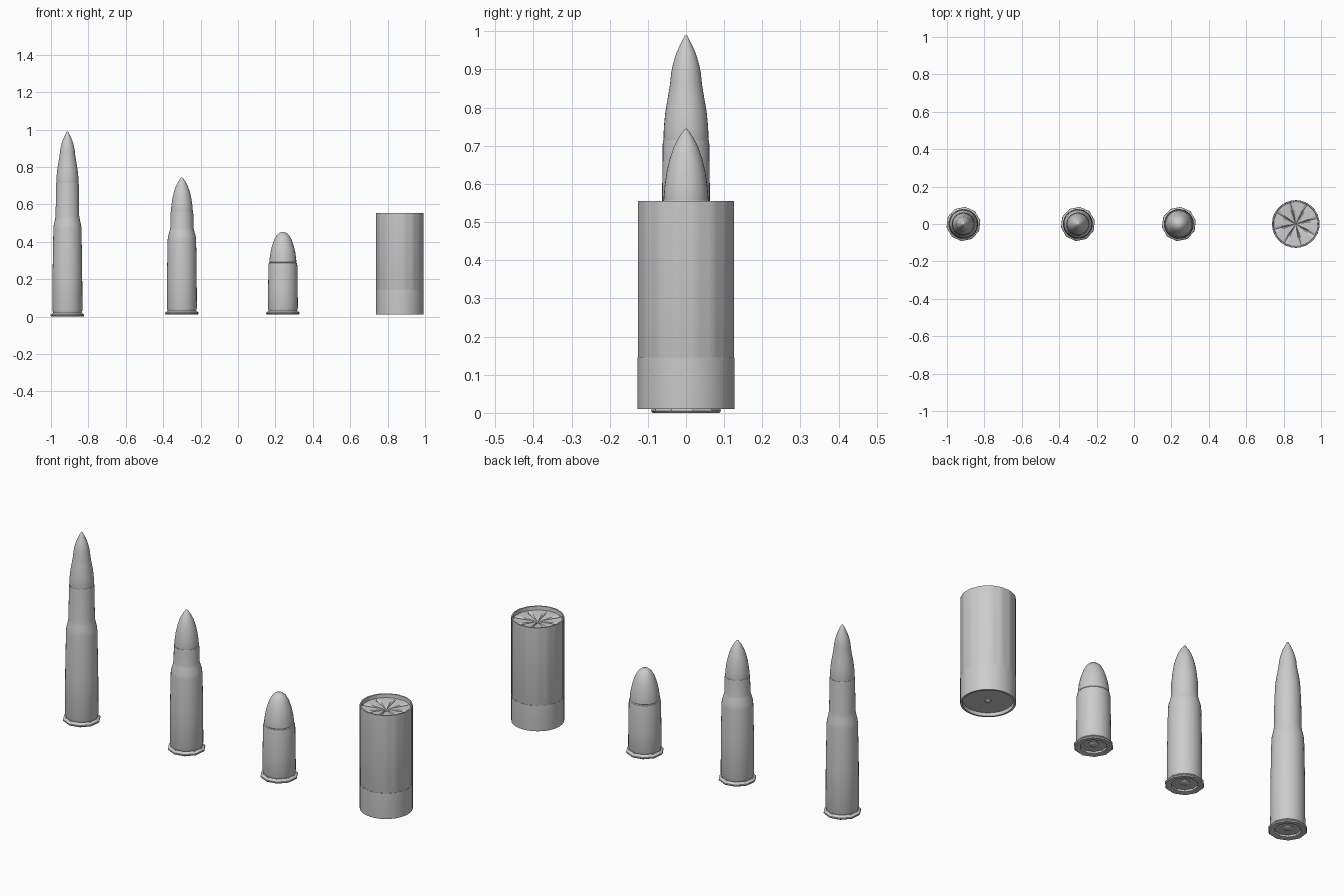
import bpy, bmesh, math


def finish(name, bm, x, angle=35):
    bmesh.ops.remove_doubles(bm, verts=bm.verts, dist=1e-5)
    bmesh.ops.recalc_face_normals(bm, faces=bm.faces)
    me = bpy.data.meshes.new(name)
    bm.to_mesh(me)
    bm.free()
    ob = bpy.data.objects.new(name, me)
    ob.location.x = x
    bpy.context.collection.objects.link(ob)
    bpy.ops.object.select_all(action='DESELECT')
    ob.select_set(True)
    bpy.context.view_layer.objects.active = ob
    bpy.ops.object.shade_smooth_by_angle(angle=math.radians(angle))
    return ob


def lathe(name, profile, x, sides=32, turn=0.0, closed=False, shape=None):
    """Revolve (radius, z) pairs; shape may adjust radius and z per step."""
    bm = bmesh.new()
    rings = []
    for k, (r, z) in enumerate(profile):
        if r == 0:
            rings.append([bm.verts.new((0, 0, z))] * sides)
            continue
        ring = []
        for i in range(sides):
            a = 2 * math.pi * i / sides + turn
            rr, zz = shape(i, k, r, z) if shape else (r, z)
            ring.append(bm.verts.new((rr * math.cos(a), rr * math.sin(a), zz)))
        rings.append(ring)
    pairs = list(zip(rings, rings[1:]))
    if closed:
        pairs.append((rings[-1], rings[0]))
    for lo, hi in pairs:
        for i in range(sides):
            j = (i + 1) % sides
            quad = list(dict.fromkeys((lo[i], lo[j], hi[j], hi[i])))
            if len(quad) > 2:
                bm.faces.new(quad)
    return finish(name, bm, x)


def cartridge(label, x, base, case, bullet):
    # low-sided extractor rim
    lathe(label + "_rim", [(0.062, base + 0.003), (0.072, base), (0.088, base),
                           (0.092, base + 0.005), (0.091, base + 0.01),
                           (0.080, base + 0.018), (0.062, base + 0.018)],
          x, sides=10, turn=0.2, closed=True)
    # case with its dished underside
    lathe(label + "_case", [(0, base + 0.018), (0.066, base + 0.012), (0.079, base + 0.014),
                            (0.076, base + 0.02), (0.08, base + 0.033)] + case, x)
    # primer
    lathe(label + "_primer", [(0, base + 0.009), (0.018, base + 0.01),
                              (0.024, base + 0.014), (0.024, base + 0.022)], x, sides=16)
    lathe(label + "_bullet", bullet, x)


cartridge("long_cartridge", -0.912, 0.0,
          [(0.079, 0.25), (0.075, 0.47), (0.073, 0.49), (0.066, 0.52), (0.063, 0.54),
           (0.061, 0.705), (0.060, 0.714), (0.055, 0.714)],
          [(0.057, 0.70), (0.059, 0.716), (0.058, 0.75), (0.054, 0.79), (0.047, 0.83),
           (0.042, 0.86), (0.039, 0.89), (0.034, 0.915), (0.025, 0.944),
           (0.014, 0.968), (0.004, 0.988), (0, 0.991)])

cartridge("medium_cartridge", -0.30, 0.011,
          [(0.079, 0.25), (0.076, 0.41), (0.074, 0.43), (0.065, 0.46), (0.062, 0.475),
           (0.061, 0.55), (0.060, 0.558), (0.055, 0.558)],
          [(0.057, 0.545), (0.059, 0.56), (0.056, 0.595), (0.051, 0.63), (0.043, 0.665),
           (0.032, 0.697), (0.018, 0.724), (0.004, 0.743), (0, 0.745)])

cartridge("short_cartridge", 0.24, 0.011,
          [(0.079, 0.15), (0.077, 0.275), (0.075, 0.287), (0.070, 0.290), (0.066, 0.290)],
          [(0.066, 0.285), (0.072, 0.292), (0.071, 0.31), (0.067, 0.34), (0.059, 0.375),
           (0.047, 0.41), (0.034, 0.434), (0.018, 0.448), (0, 0.453)])

# shotgun shell: metal base with recessed floor
SX = 0.865
lathe("shell_base", [(0, 0.026), (0.115, 0.026), (0.118, 0.010), (0.127, 0.010),
                     (0.1275, 0.015), (0.1275, 0.145), (0.122, 0.145)], SX)
lathe("shell_primer", [(0, 0.015), (0.009, 0.017), (0.014, 0.021), (0.015, 0.03)], SX, sides=16)


# pleated tube with a thin lip
def pleat(i, k, r, z):
    return (r - (0.002 if i % 4 == 0 else 0), z)


lathe("shell_tube", [(0.125, 0.14), (0.1268, 0.146), (0.1268, 0.555),
                     (0.120, 0.555), (0.118, 0.53)], SX, sides=64, shape=pleat)


# folded star crimp closing the recessed top
def fold(i, k, r, z):
    return (r, z - (0.008 if i % 8 == 0 and 0 < k < 4 else 0))


lathe("shell_crimp", [(0.120, 0.536), (0.105, 0.535), (0.06, 0.533), (0.022, 0.53),
                      (0, 0.522)], SX, sides=64, turn=0.25, shape=fold)
